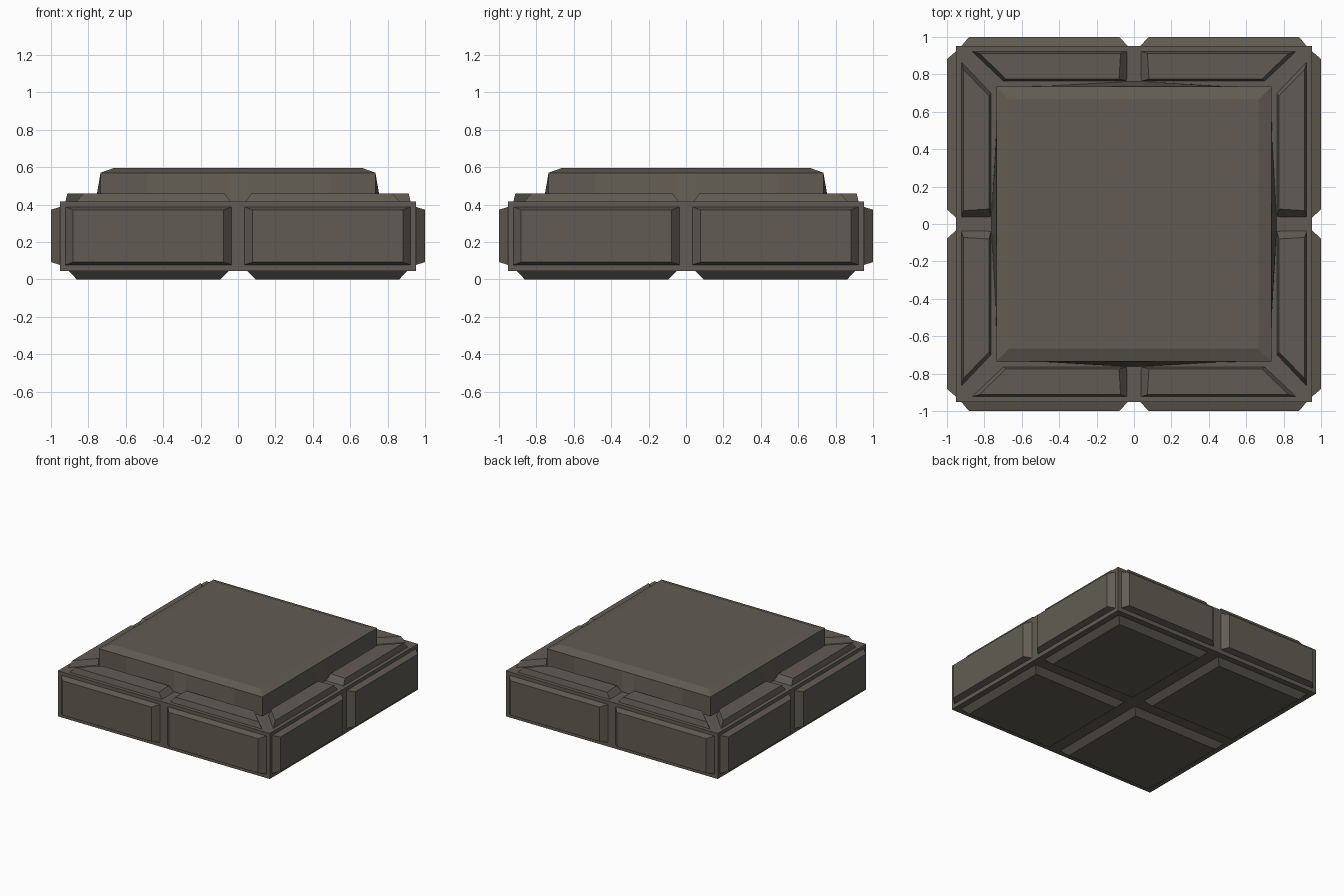
import bpy, bmesh, math
from mathutils import Matrix, Vector

cube = bpy.data.objects.get("Cube")
if cube:
    bpy.data.objects.remove(cube, do_unlink=True)

# Single stone colour
stone = bpy.data.materials.new("dark_stone")
color = (0.120, 0.108, 0.087, 1)
stone.diffuse_color = color
stone.use_nodes = True
bsdf = stone.node_tree.nodes["Principled BSDF"]
bsdf.inputs["Base Color"].default_value = color
bsdf.inputs["Roughness"].default_value = 0.9


def loft(name, loops, turn=0, mirror=False):
    """Closed solid through matching loops of points, turned about z."""
    bm = bmesh.new()
    m = Matrix.Rotation(math.radians(turn), 4, 'Z')
    if mirror:
        m = m @ Matrix.Scale(-1, 4, (1, 0, 0))
    rings = [[bm.verts.new(m @ Vector(p)) for p in loop] for loop in loops]
    n = len(rings[0])
    for a, b in zip(rings, rings[1:]):
        for i in range(n):
            j = (i + 1) % n
            bm.faces.new((a[i], a[j], b[j], b[i]))
    bm.faces.new(rings[0])
    bm.faces.new(rings[-1])
    bmesh.ops.recalc_face_normals(bm, faces=bm.faces)
    mesh = bpy.data.meshes.new(name)
    bm.to_mesh(mesh)
    bm.free()
    mesh.materials.append(stone)
    obj = bpy.data.objects.new(name, mesh)
    bpy.context.collection.objects.link(obj)
    return obj


def rect(x0, x1, y0, y1, z):
    return [(x0, y0, z), (x1, y0, z), (x1, y1, z), (x0, y1, z)]


def upright(x0, x1, z0, z1, y):
    return [(x0, y, z0), (x1, y, z0), (x1, y, z1), (x0, y, z1)]


# Core slab
C = 0.953
loft("core_slab", [rect(-C, C, -C, C, 0.045), rect(-C, C, -C, C, 0.415)])

# Raised top block: the foot of each wall bows out slightly in the middle
foot = [(-0.735, 0.735), (-0.49, 0.737), (-0.05, 0.762), (0.05, 0.762), (0.49, 0.737)]
rim = [(x, 0.735) for x, _ in foot]
crown = [(x * 0.665 / 0.735, 0.665) for x, _ in foot]


def ring(side, z):
    return [Matrix.Rotation(math.radians(-90 * k), 3, 'Z') @ Vector((x, y, z))
            for k in range(4) for x, y in side]


loft("top_block", [ring(foot, 0.41), ring(rim, 0.57), ring(crown, 0.595)])

for k, side in enumerate(("front", "left", "back", "right")):
    for half, flip in (("a", False), ("b", True)):
        # Raised panel on the wall
        loft(f"{side}_wall_panel_{half}",
             [upright(0.035, 0.922, 0.078, 0.387, -0.94),
              upright(0.035, 0.922, 0.078, 0.387, -0.953),
              upright(0.078, 0.882, 0.092, 0.372, -1.0)], k * 90, flip)
        # Mitred panel on the ledge
        loft(f"{side}_ledge_panel_{half}",
             [[(0.035, -0.924, 0.41), (0.87, -0.924, 0.41), (0.70, -0.763, 0.41), (0.035, -0.763, 0.41)],
              [(0.072, -0.912, 0.46), (0.825, -0.912, 0.46), (0.685, -0.775, 0.46), (0.08, -0.775, 0.46)]],
             k * 90, flip)
    # Raised panel on the underside
    loft(f"underside_panel_{k + 1}",
         [rect(0.05, 0.905, 0.05, 0.905, 0.05),
          rect(0.05, 0.905, 0.05, 0.905, 0.045),
          rect(0.095, 0.862, 0.095, 0.862, 0.0)], k * 90)
